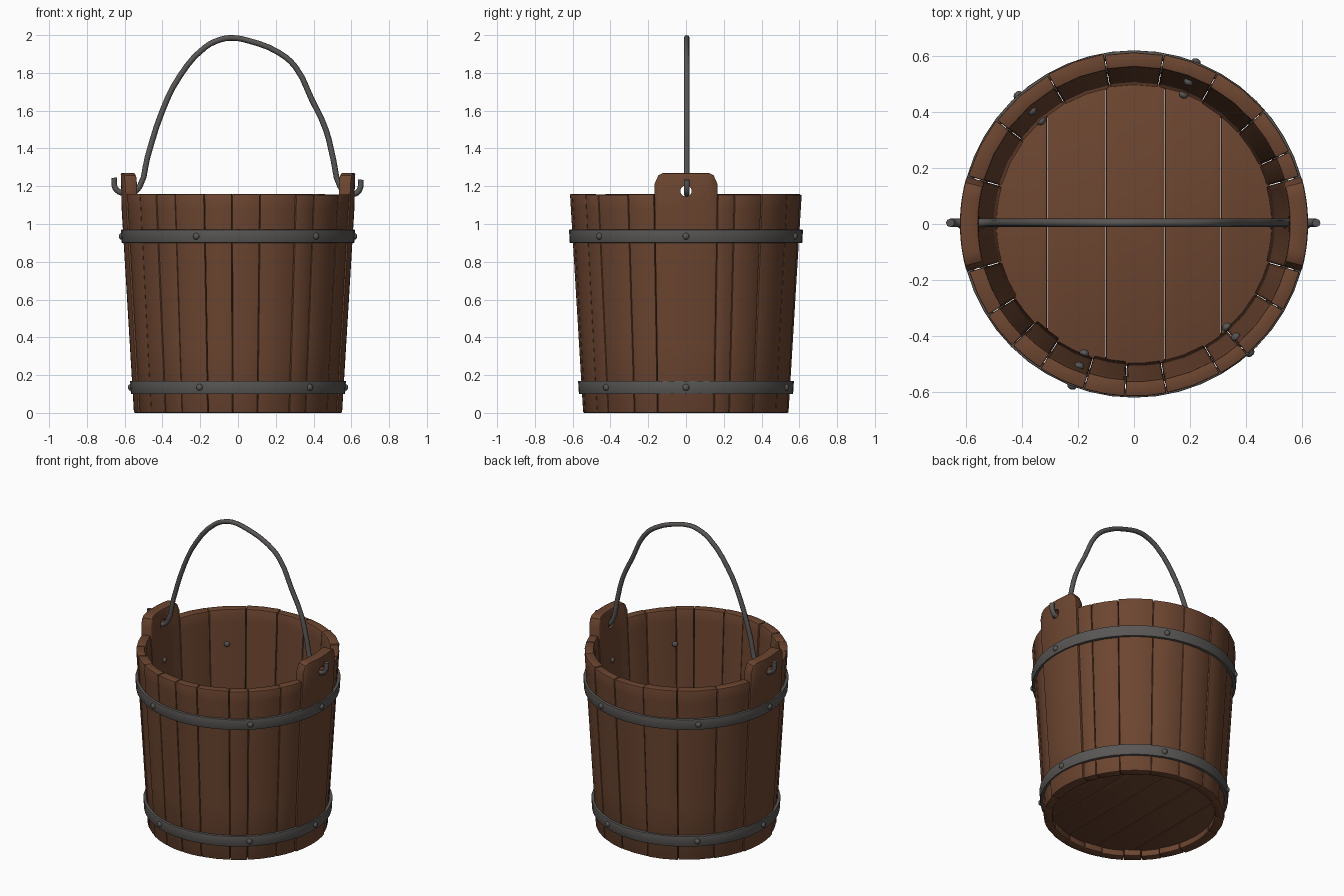
import bpy, bmesh, random
from math import sin, cos, radians, sqrt, tau, pi
from mathutils import Vector, Matrix

random.seed(4)
if "Cube" in bpy.data.objects:
    bpy.data.objects.remove(bpy.data.objects["Cube"], do_unlink=True)

RIM = 1.16          # height of the plain staves
EAR_TOP = 1.27      # height of the two handle staves
WALL = 0.055


def material(name, colour):
    m = bpy.data.materials.new(name)
    m.use_nodes = True
    m.diffuse_color = colour
    m.node_tree.nodes["Principled BSDF"].inputs["Base Color"].default_value = colour
    return m


WOOD = material("brown_wood", (0.15, 0.06, 0.03, 1))
IRON = material("dark_iron", (0.1, 0.094, 0.09, 1))


def finish(bm, name, mat, bevel=0, angle=35):
    bmesh.ops.recalc_face_normals(bm, faces=bm.faces)
    mesh = bpy.data.meshes.new(name)
    bm.to_mesh(mesh)
    bm.free()
    ob = bpy.data.objects.new(name, mesh)
    bpy.context.collection.objects.link(ob)
    mesh.materials.append(mat)
    bpy.ops.object.select_all(action="DESELECT")
    bpy.context.view_layer.objects.active = ob
    ob.select_set(True)
    if bevel:
        mod = ob.modifiers.new("soft_edges", "BEVEL")
        mod.width = bevel
        mod.segments = 2
        mod.limit_method = "ANGLE"
        mod.angle_limit = radians(50)
        bpy.ops.object.modifier_apply(modifier=mod.name)
    bpy.ops.object.shade_smooth_by_angle(angle=radians(angle))
    return ob


def wall_radius(z):
    return 0.545 + 0.07 * min(z, RIM) / RIM


# Staves: curved slabs that widen toward the rim
def stave(name, a0, a1, top, columns, proud=0.0, wall=WALL, bevel=0.006):
    bm = bmesh.new()
    levels = 4
    grid = []
    for i in range(columns + 1):
        u = i / columns
        a = radians(a0 + (a1 - a0) * u)
        column = []
        for j in range(levels + 1):
            z = RIM * 0.93 * j / (levels - 1) if j < levels else top(u)
            r = wall_radius(z) + proud
            column.append([bm.verts.new((q * cos(a), q * sin(a), z)) for q in (r, r - wall)])
        grid.append(column)
    for i in range(columns):
        for j in range(levels):
            for side in (0, 1):
                bm.faces.new([grid[i][j][side], grid[i + 1][j][side],
                              grid[i + 1][j + 1][side], grid[i][j + 1][side]])
        for j in (0, levels):
            bm.faces.new([grid[i][j][0], grid[i + 1][j][0], grid[i + 1][j][1], grid[i][j][1]])
    for i in (0, columns):
        for j in range(levels):
            bm.faces.new([grid[i][j][0], grid[i][j + 1][0], grid[i][j + 1][1], grid[i][j][1]])
    return finish(bm, name, WOOD, bevel)


back_seams = [16, 25, 41, 61, 80, 100, 120, 143, 164]
front_seams = [196, 212, 225, 237, 253, 267, 281, 300, 311, 330, 344]
for label, seams in (("back", back_seams), ("front", front_seams)):
    for k, (a, b) in enumerate(zip(seams, seams[1:])):
        lift = random.uniform(-0.006, 0)
        stave(f"{label}_stave_{k + 1}", a + 0.12, b - 0.12, lambda u: RIM + lift, 2,
              random.uniform(-0.003, 0.003), WALL + random.uniform(-0.006, 0.006))


# Handle staves: taller, with rounded shoulders and a hole for the handle
def ear_top(u):
    d = max(0, abs(u - 0.5) - 0.34) / 0.16
    return EAR_TOP - 0.06 * (1 - sqrt(max(0, 1 - d * d)))


for name, mid in (("left_handle_stave", 0), ("right_handle_stave", 180)):
    ear = stave(name, mid - 15.8, mid + 15.8, ear_top, 16, 0.006, 0.066, 0.008)
    bpy.ops.mesh.primitive_cylinder_add(vertices=16, radius=0.03, depth=0.4,
                                        location=(0.6 * cos(radians(mid)), 0, 1.175),
                                        rotation=(0, pi / 2, 0))
    cutter = bpy.context.object
    cutter.hide_render = True
    bpy.context.view_layer.objects.active = ear
    hole = ear.modifiers.new("hole", "BOOLEAN")
    hole.operation = "DIFFERENCE"
    hole.solver = "EXACT"
    hole.object = cutter
    bpy.ops.object.modifier_apply(modifier=hole.name)
    bpy.data.objects.remove(cutter, do_unlink=True)

# Floor planks cut to a disc
FLOOR_R = 0.505
edges = [-0.5, -0.31, -0.1, 0.11, 0.31, 0.5]
for k, (x0, x1) in enumerate(zip(edges, edges[1:])):
    bm = bmesh.new()
    xs = [x0 + 0.001 + (x1 - x0 - 0.002) * i / 8 for i in range(9)]
    rim = [(x, sqrt(FLOOR_R ** 2 - x * x)) for x in xs]
    outline = [(x, y) for x, y in rim] + [(x, -y) for x, y in reversed(rim)]
    face = bm.faces.new([bm.verts.new((x, y, 0.04)) for x, y in outline])
    top = bmesh.ops.extrude_face_region(bm, geom=[face])["geom"]
    bmesh.ops.translate(bm, vec=(0, 0, 0.05),
                        verts=[v for v in top if isinstance(v, bmesh.types.BMVert)])
    finish(bm, f"floor_plank_{k + 1}", WOOD, 0.003)


# Iron hoops with rivets through the wall
def hoop(name, z0, z1, sides=48):
    bm = bmesh.new()
    rings = []
    for i in range(sides):
        a = tau * i / sides
        rings.append([bm.verts.new(((wall_radius(z) + d) * cos(a), (wall_radius(z) + d) * sin(a), z))
                      for z, d in ((z0, -0.008), (z0, 0.016), (z1, 0.016), (z1, -0.008))])
    for i in range(sides):
        p, q = rings[i], rings[(i + 1) % sides]
        for j in range(4):
            n = (j + 1) % 4
            bm.faces.new([p[j], q[j], q[n], p[n]])
    finish(bm, name, IRON, 0.003)


def rivets(name, z):
    bm = bmesh.new()
    for deg in (0, 69, 132, 180, 249, 312):
        a = radians(deg)
        out = Vector((cos(a), sin(a), 0))
        for r in (wall_radius(z) + 0.016, wall_radius(z) - WALL - 0.004):
            place = (Matrix.Translation(out * r + Vector((0, 0, z)))
                     @ Matrix.Rotation(a, 4, "Z") @ Matrix.Diagonal((0.8, 1, 1, 1)))
            bmesh.ops.create_uvsphere(bm, u_segments=10, v_segments=6, radius=0.018, matrix=place)
    finish(bm, name, IRON, angle=60)


for label, z0, z1 in (("upper", 0.9, 0.97), ("lower", 0.1, 0.17)):
    hoop(label + "_hoop", z0, z1)
    rivets(label + "_rivets", (z0 + z1) / 2)

# Bent handle with hooked ends
path = [(-0.655, 1.245), (-0.65, 1.19), (-0.615, 1.165), (-0.56, 1.165), (-0.52, 1.2),
        (-0.48, 1.35), (-0.4, 1.6), (-0.31, 1.78), (-0.175, 1.935), (-0.09, 1.977),
        (-0.03, 1.985), (0.05, 1.972), (0.22, 1.905), (0.305, 1.83), (0.39, 1.66),
        (0.465, 1.5), (0.505, 1.34), (0.54, 1.2), (0.575, 1.165), (0.62, 1.16),
        (0.645, 1.185), (0.65, 1.235)]
curve = bpy.data.curves.new("handle", "CURVE")
curve.dimensions = "3D"
curve.bevel_depth = 0.015
curve.bevel_resolution = 2
curve.use_fill_caps = True
curve.resolution_u = 3
spline = curve.splines.new("BEZIER")
spline.bezier_points.add(len(path) - 1)
for point, (x, z) in zip(spline.bezier_points, path):
    point.co = (x, 0.004, z)
    point.handle_left_type = point.handle_right_type = "AUTO"
curve.materials.append(IRON)
handle = bpy.data.objects.new("handle", curve)
bpy.context.collection.objects.link(handle)
bpy.ops.object.select_all(action="DESELECT")
bpy.context.view_layer.objects.active = handle
handle.select_set(True)
bpy.ops.object.convert(target="MESH")
bpy.ops.object.shade_smooth_by_angle(angle=radians(50))
